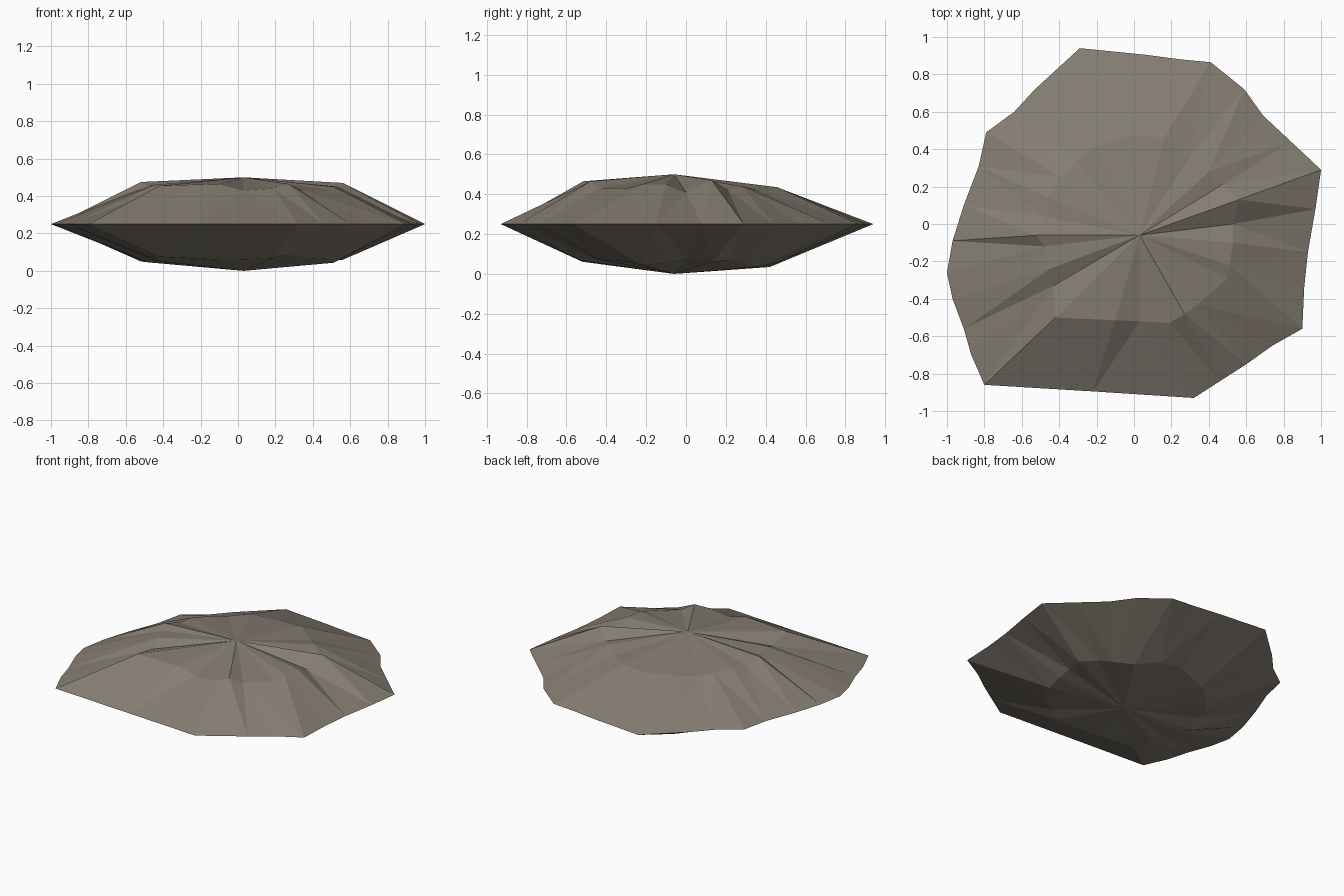
import bpy, math

if "Cube" in bpy.data.objects:
    bpy.data.objects.remove(bpy.data.objects["Cube"])

stone = bpy.data.materials.new("warm grey stone")
stone.diffuse_color = (0.235, 0.205, 0.168, 1)
stone.use_nodes = True
stone.node_tree.nodes["Principled BSDF"].inputs["Base Color"].default_value = stone.diffuse_color

CX, CY = 0.03, -0.06          # both peaks sit on this axis
RIM_Z = 0.25

# Jagged outer edge (x, y), all at mid height
rim_xy = [(1, .29), (.84, .44), (.69, .58), (.59, .72), (.41, .865), (.25, .88),
          (.06, .905), (-.29, .94), (-.41, .83), (-.53, .72), (-.64, .60), (-.79, .49),
          (-.83, .31), (-.91, .10), (-.97, -.09), (-1, -.26), (-.97, -.40), (-.91, -.56),
          (-.87, -.70), (-.80, -.86), (-.22, -.895), (.32, -.93), (.46, -.84),
          (.60, -.75), (.74, -.65), (.90, -.56), (.91, -.34), (.93, -.15), (.97, .08)]

# Shoulder ring: x, y, height above ground on the upper half
shoulder_top = [(.56, .13, .47), (.47, .21, .42), (.40, .28, .44), (.30, .36, .42),
                (.16, .46, .435), (.0, .47, .43), (-.20, .42, .44), (-.31, .33, .43),
                (-.39, .25, .44), (-.46, .14, .45), (-.48, .04, .45), (-.52, -.06, .475),
                (-.48, -.12, .455), (-.45, -.24, .46), (-.43, -.33, .42), (-.42, -.50, .455),
                (-.10, -.515, .465), (.03, -.52, .43), (.19, -.53, .44), (.27, -.48, .465),
                (.34, -.43, .43), (.50, -.29, .43), (.51, -.22, .45), (.53, -.10, .45),
                (.53, .0, .41)]

# Shoulder height on the lower half, by a gentle wave round the axis
def lower_height(a):
    return 0.06 + 0.013 * math.sin(5 * a) + 0.011 * math.sin(11 * a + 1) - 0.008 * math.sin(a)

def angle(p):
    return math.atan2(p[1] - CY, p[0] - CX) % (2 * math.pi)

rim = sorted([(x, y, RIM_Z) for x, y in rim_xy], key=angle)
top = sorted(shoulder_top, key=angle)
low = [(x, y, lower_height(angle((x, y)))) for x, y, z in top]

verts = rim + top + low + [(CX, CY, 0.5), (CX, CY, 0.0)]
nr, nm = len(rim), len(top)
faces = []

# Each half: a fan from the peak to the shoulder, then a strip to the rim
def half(ring, start, peak, flip):
    tris = [(peak, start + i, start + (i + 1) % nm) for i in range(nm)]
    ra = [angle(p) for p in rim]
    ma = [angle(p) for p in ring]
    ra.append(ra[0] + 2 * math.pi)
    ma.append(ma[0] + 2 * math.pi)
    i = j = 0
    while i < nr or j < nm:
        r, m = i % nr, start + j % nm
        if j == nm or (i < nr and ra[i + 1] < ma[j + 1]):
            tris.append((m, r, (i + 1) % nr))
            i += 1
        else:
            tris.append((m, r, start + (j + 1) % nm))
            j += 1
    faces.extend(t[::-1] if flip else t for t in tris)

half(top, nr, nr + 2 * nm, False)
half(low, nr + nm, nr + 2 * nm + 1, True)

mesh = bpy.data.meshes.new("flat_rock")
mesh.from_pydata(verts, [], faces)
mesh.materials.append(stone)
mesh.update()
rock = bpy.data.objects.new("flat_rock", mesh)
bpy.context.collection.objects.link(rock)
